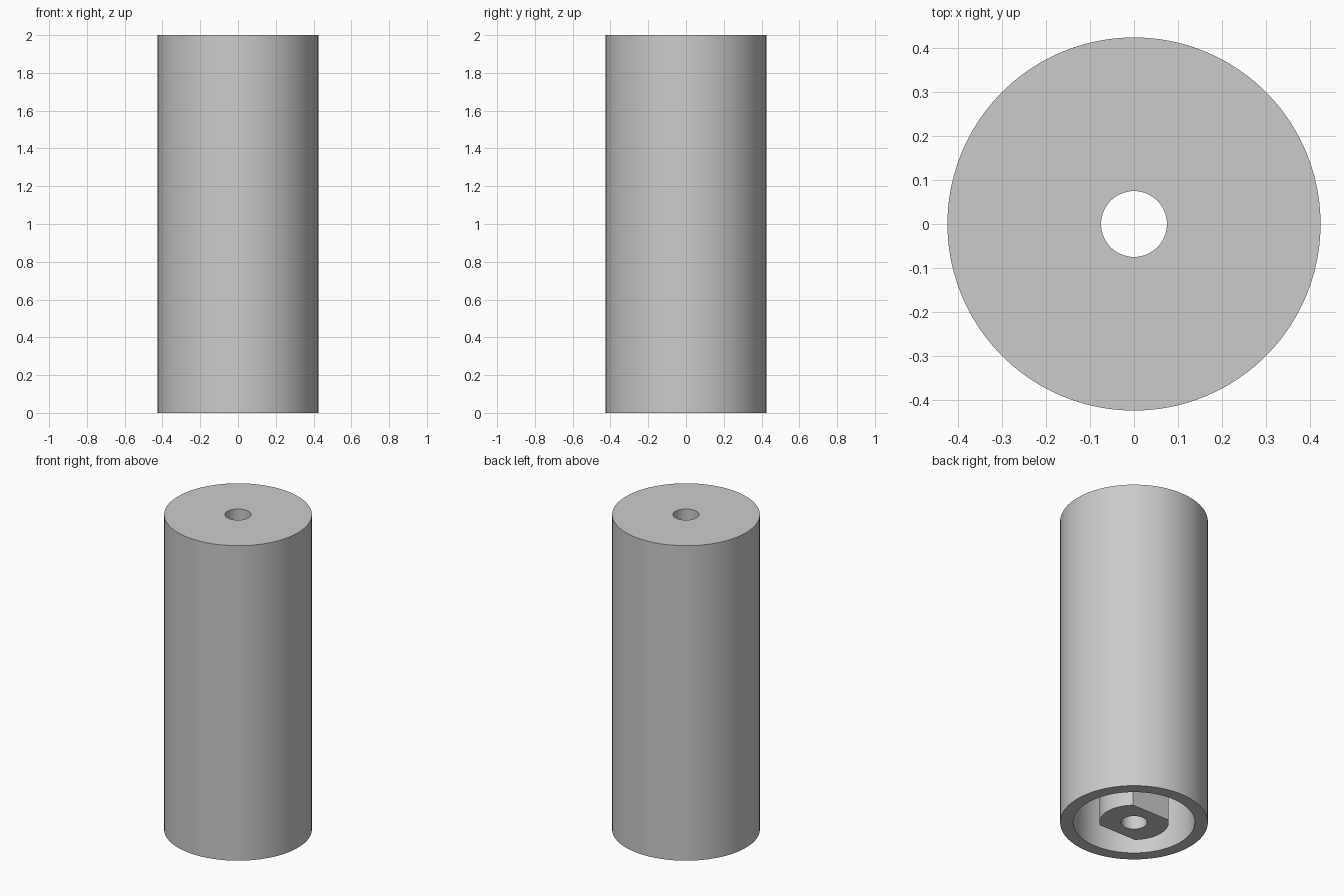
import bpy
import bmesh
from math import cos, sin, pi, radians

SEGMENTS = 96
OUTER, CAVITY, POST, BORE = 0.425, 0.35, 0.2, 0.075
HEIGHT, CEILING, FLAT = 2.0, 1.9, 0.15

if "Cube" in bpy.data.objects:
    bpy.data.objects.remove(bpy.data.objects["Cube"])

# Single plain grey
grey = bpy.data.materials.new("plain grey")
grey.use_nodes = True
colour = (0.6, 0.6, 0.6, 1)
grey.diffuse_color = colour
grey.node_tree.nodes["Principled BSDF"].inputs["Base Color"].default_value = colour


def lathe(name, profile, closed):
    """Sweep (radius, z, y limit) points around z; the limit cuts flats front and back."""
    bm = bmesh.new()
    rings = []
    for radius, z, limit in profile:
        ring = []
        for i in range(SEGMENTS):
            a = 2 * pi * i / SEGMENTS
            y = max(-limit, min(limit, radius * sin(a)))
            ring.append(bm.verts.new((radius * cos(a), y, z)))
        rings.append(ring)
    pairs = list(zip(rings, rings[1:]))
    if closed:
        pairs.append((rings[-1], rings[0]))
    for low, high in pairs:
        for i in range(SEGMENTS):
            j = (i + 1) % SEGMENTS
            bm.faces.new((low[i], low[j], high[j], high[i]))
    mesh = bpy.data.meshes.new(name)
    bm.to_mesh(mesh)
    bm.free()
    mesh.materials.append(grey)
    obj = bpy.data.objects.new(name, mesh)
    bpy.context.collection.objects.link(obj)
    bpy.ops.object.select_all(action="DESELECT")
    obj.select_set(True)
    bpy.context.view_layer.objects.active = obj
    bpy.ops.object.shade_smooth_by_angle(angle=radians(30))
    return obj


# Outer sleeve with a bored cap, open at the bottom
lathe("outer_sleeve", [(OUTER, 0, 1), (OUTER, HEIGHT, 1), (BORE, HEIGHT, 1),
                       (BORE, CEILING, 1), (CAVITY, CEILING, 1), (CAVITY, 0, 1)], True)

# Bored central post with two flats, hanging from the cap
lathe("center_post", [(BORE, CEILING, 1), (BORE, 0, 1), (POST, 0, FLAT),
                      (POST, CEILING, FLAT)], False)
